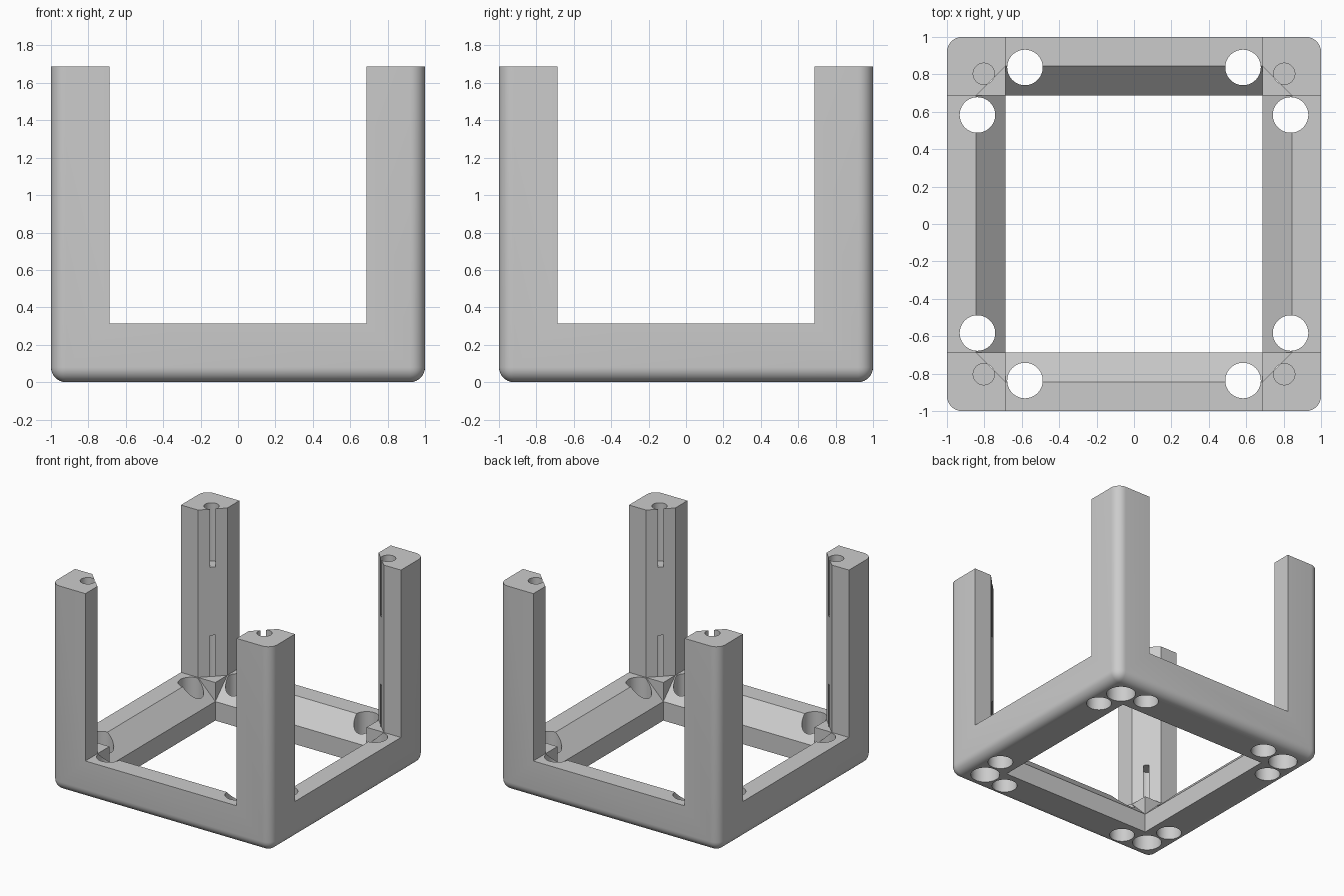
import bpy, bmesh, math
from mathutils import Matrix, Vector

if "Cube" in bpy.data.objects:
    bpy.data.objects.remove(bpy.data.objects["Cube"])

T = 0.3125          # bar thickness
I = 1 - T           # inner half opening
H = 2 - T           # overall height
C = T / 2           # inner chamfer


def finish(bm, name):
    bmesh.ops.recalc_face_normals(bm, faces=bm.faces)
    me = bpy.data.meshes.new(name)
    bm.to_mesh(me)
    bm.free()
    ob = bpy.data.objects.new(name, me)
    bpy.context.collection.objects.link(ob)
    return ob


def box(lo, hi):
    bm = bmesh.new()
    bmesh.ops.create_cube(bm, size=1)
    for v in bm.verts:
        v.co = Vector([lo[i] if v.co[i] < 0 else hi[i] for i in range(3)])
    return bm


def prism(points, direction):
    """Extrude a flat polygon along a direction."""
    bm = bmesh.new()
    face = bm.faces.new([bm.verts.new(p) for p in points])
    new = bmesh.ops.extrude_face_region(bm, geom=[face])["geom"]
    bmesh.ops.translate(bm, vec=direction, verts=[v for v in new if isinstance(v, bmesh.types.BMVert)])
    return bm


def drill(x, y, r, z0, z1):
    bm = bmesh.new()
    bmesh.ops.create_cone(bm, cap_ends=True, segments=40, radius1=r, radius2=r, depth=z1 - z0,
                          matrix=Matrix.Translation((x, y, (z0 + z1) / 2)))
    return bm


# Solid block, rounded on every outer edge except the open top
bm = box((-1, -1, 0), (1, 1, H))
edges = [e for e in bm.edges if any(v.co.z < 0.01 for v in e.verts)]
bmesh.ops.bevel(bm, geom=edges, offset=0.08, segments=8, profile=0.5, affect='EDGES')
frame = finish(bm, "corner_post_frame")


def cut(bm):
    cutter = finish(bm, "cutter")
    cutter.hide_render = True
    mod = frame.modifiers.new("cut", 'BOOLEAN')
    mod.operation, mod.solver, mod.object = 'DIFFERENCE', 'EXACT', cutter
    bpy.context.view_layer.objects.active = frame
    bpy.ops.object.modifier_apply(modifier=mod.name)
    bpy.data.objects.remove(cutter)


# Openings through the four sides and the base
cut(box((-2, -I, T), (2, I, 3)))
cut(box((-I, -2, T), (I, 2, 3)))
cut(box((-I, -I, -1), (I, I, 3)))

# Per corner and side, repeated by quarter turns
e = 0.0625
for k in range(4):
    turn = Matrix.Rotation(k * math.pi / 2, 3, 'Z')

    def turned(bm):
        bmesh.ops.transform(bm, matrix=turn.to_4x4(), verts=bm.verts)
        for v in bm.verts:
            v.co = [round(c, 6) for c in v.co]
        return bm

    # Chamfer on the inner edge of the bottom bar
    cut(turned(prism([(-I, I + C + e, T + e), (-I, I - e, T - C - e), (-I, I - e, T + e)], (2 * I, 0, 0))))
    # Chamfer on the inner edge of the post, above the square corner block
    cut(turned(prism([(I - e, I + C + e, T), (I + C + e, I - e, T), (I - e, I - e, T)], (0, 0, 2))))
    # Through holes beside the corner
    cut(turned(drill(0.583, 0.837, 0.095, -1, 1)))
    cut(turned(drill(0.837, 0.583, 0.095, -1, 1)))
    # Pin sockets in the post ends, breaking out through the chamfer, and a head recess
    cut(turned(drill(0.803, 0.803, 0.057, 1.21, 2)))
    cut(turned(drill(0.803, 0.803, 0.057, -1, 0.65)))
    cut(turned(drill(0.803, 0.803, 0.11, -1, 0.2)))

# Colour and shading
grey = bpy.data.materials.new("light_grey")
grey.diffuse_color = (0.6, 0.6, 0.6, 1)
grey.use_nodes = True
grey.node_tree.nodes["Principled BSDF"].inputs["Base Color"].default_value = grey.diffuse_color
frame.data.materials.clear()
frame.data.materials.append(grey)
for p in frame.data.polygons:
    p.material_index = 0
bpy.ops.object.select_all(action='DESELECT')
frame.select_set(True)
bpy.context.view_layer.objects.active = frame
bpy.ops.object.shade_smooth_by_angle(angle=math.radians(30))
